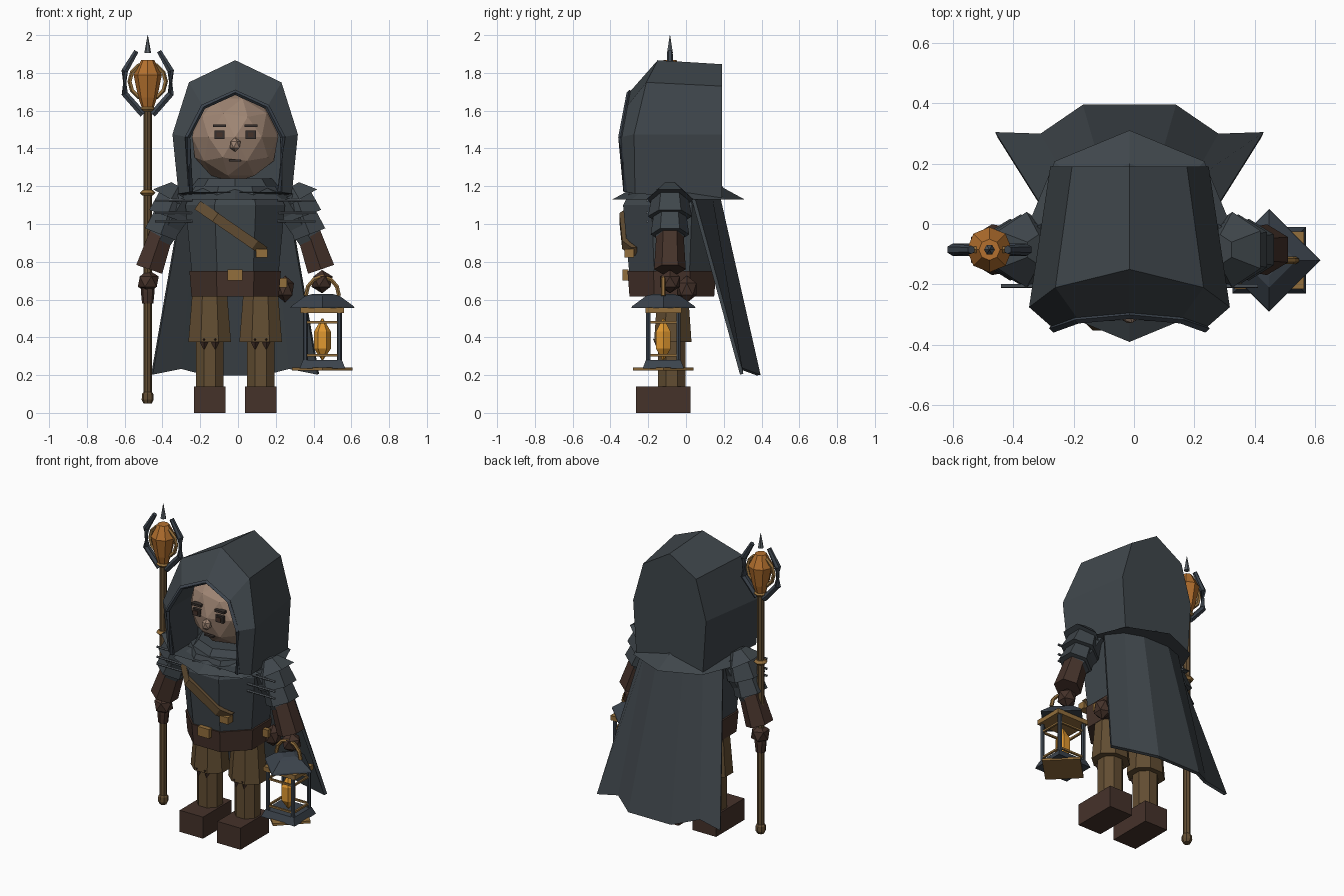
import bpy, bmesh, math
from mathutils import Vector

cube = bpy.data.objects.get("Cube")
if cube:
    bpy.data.objects.remove(cube, do_unlink=True)

C = -0.015   # body centre line
AY = -0.085  # depth of arms and staff


def material(name, r, g, b):
    m = bpy.data.materials.new(name)
    lin = [((c / 255 + 0.055) / 1.055) ** 2.4 for c in (r, g, b)] + [1]
    m.diffuse_color = lin
    m.use_nodes = True
    m.node_tree.nodes["Principled BSDF"].inputs["Base Color"].default_value = lin
    return m


cloth = material("slate cloth", 63, 70, 75)
metal = material("dark metal", 60, 68, 77)
silver = material("grey steel", 92, 99, 105)
skin = material("skin", 160, 134, 116)
brown = material("brown trousers", 98, 77, 50)
leather = material("dark leather", 69, 50, 42)
gold = material("aged brass", 146, 110, 60)
amber = material("amber crystal", 180, 112, 46)
flame = material("flame", 224, 152, 48)
ink = material("dark features", 55, 48, 45)


def finish(name, bm, mat):
    bmesh.ops.recalc_face_normals(bm, faces=bm.faces)
    me = bpy.data.meshes.new(name)
    bm.to_mesh(me)
    bm.free()
    me.materials.append(mat)
    ob = bpy.data.objects.new(name, me)
    bpy.context.collection.objects.link(ob)
    return ob


def loft(name, rings, mat, closed=True):
    """Skin a list of equal rings; closed rings get end caps."""
    bm = bmesh.new()
    vs = [[bm.verts.new(p) for p in ring] for ring in rings]
    n = len(vs[0])
    for a, b in zip(vs, vs[1:]):
        for i in range(n if closed else n - 1):
            j = (i + 1) % n
            bm.faces.new((a[i], a[j], b[j], b[i]))
    if closed:
        bm.faces.new(vs[0])
        bm.faces.new(vs[-1])
    return finish(name, bm, mat)


def path(name, pts, radii, mat, n=6, turn=0.0, sy=1.0):
    """Sweep an n-sided section along a polyline."""
    pts = [Vector(p) for p in pts]
    if not isinstance(radii, (list, tuple)):
        radii = [radii] * len(pts)
    rings = []
    for i, p in enumerate(pts):
        d = pts[min(i + 1, len(pts) - 1)] - pts[max(i - 1, 0)]
        q = d.to_track_quat('Z', 'Y')
        ring = []
        for k in range(n):
            a = math.tau * (k + turn) / n
            v = q @ Vector((math.cos(a), math.sin(a), 0)) * radii[i]
            ring.append(p + Vector((v.x, v.y * sy, v.z)))
        rings.append(ring)
    return loft(name, rings, mat)


def stack(name, x, y, prof, mat, n=8, turn=0.0, sy=1.0):
    """Vertical lathe from (radius, height) pairs."""
    return path(name, [(x, y, z) for r, z in prof], [r for r, z in prof], mat, n, turn, sy)


def box(name, loc, size, mat):
    bm = bmesh.new()
    bmesh.ops.create_cube(bm, size=1)
    for v in bm.verts:
        v.co = Vector([v.co[i] * size[i] + loc[i] for i in range(3)])
    return finish(name, bm, mat)


def ball(name, loc, r, mat, sub=1, scale=(1, 1, 1)):
    bm = bmesh.new()
    bmesh.ops.create_icosphere(bm, subdivisions=sub, radius=r)
    for v in bm.verts:
        v.co = Vector([v.co[i] * scale[i] + loc[i] for i in range(3)])
    return finish(name, bm, mat)


# Torso, belt and collar
stack("torso", C, -0.075, [(0.245, 0.7), (0.285, 1.1), (0.23, 1.2)], cloth, 8, 0.5, 0.98)
stack("belt", C, -0.075, [(0.25, 0.615), (0.262, 0.75)], leather, 8, 0.5, 0.97)
box("belt_buckle", (C, -0.32, 0.73), (0.08, 0.03, 0.06), gold)
stack("collar", C, -0.04, [(0.35, 1.13), (0.24, 1.19), (0.2, 1.24)], cloth, 8, 0, 1.0)
ball("belt_pouch", (0.25, 0.005, 0.655), 0.065, leather, 1, (0.8, 0.9, 1.1))
box("pouch_clasp", (0.235, -0.05, 0.69), (0.05, 0.03, 0.05), gold)

# Chest strap wrapped over the facets
w = Vector((0.58, 0, 0.81)) * 0.027
strap = []
for p in ((-0.2, -0.245, 1.1), (-0.105, -0.337, 1.035), (0.105, -0.322, 0.89), (0.155, -0.275, 0.855)):
    p, d = Vector(p) + Vector((C, 0, 0)), Vector((0, 0.016, 0))
    strap.append([p - w - d, p + w - d, p + w + d, p - w + d])
loft("chest_strap", strap, brown)
box("strap_buckle", (0.125, -0.3, 0.845), (0.06, 0.05, 0.045), gold)

# Head and face
ball("head", (C, -0.06, 1.46), 0.24, skin, 2)
ball("nose", (C, -0.3, 1.42), 0.032, skin, 1, (1, 1, 1.2))
for s in (-1, 1):
    x = C + s * 0.083
    box("eye_rim", (x, -0.281, 1.472), (0.054, 0.02, 0.044), ink)
    box("eye", (x, -0.293, 1.472), (0.03, 0.008, 0.024), leather)
    box("eyebrow", (x, -0.277, 1.52), (0.068, 0.03, 0.015), ink)
box("mouth", (C, -0.272, 1.337), (0.064, 0.02, 0.01), ink)


# Hood: arched rings from the back, over the front edge and into the opening
def arch(apex, *side):
    left = [(C - x, y, z) for x, y, z in reversed(side)]
    return left + [(C, *apex)] + [(C + x, y, z) for x, y, z in side]


back = arch((0.19, 1.846), (0.19, 0.19, 1.73), (0.262, 0.19, 1.475), (0.24, 0.19, 1.14))
brow = arch((-0.15, 1.867), (0.245, -0.21, 1.75), (0.332, -0.275, 1.475), (0.3, -0.27, 1.16))
rim = arch((-0.3, 1.697), (0.17, -0.315, 1.62), (0.252, -0.345, 1.46), (0.235, -0.32, 1.17))
inner = [(x, -0.05, z) for x, y, z in rim]
loft("hood", [back, brow, rim, inner], cloth)
path("hood_trim", rim, 0.014, metal, 4)

# Cape
half_top = [(0.09, 0.17, 1.15), (0.2, 0.13, 1.15), (0.28, 0.04, 1.13)]
half_low = [(0.152, 0.385, 0.2), (0.29, 0.29, 0.235), (0.44, 0.295, 0.205)]
rows = []
for half in (half_top, half_low):
    rows.append([(C - x, y, z) for x, y, z in reversed(half)] + [(C + x, y, z) for x, y, z in half])
cape = loft("cape", rows, cloth, closed=False)
sol = cape.modifiers.new("thickness", 'SOLIDIFY')
sol.thickness = 0.02
sol.offset = 0

# Legs and arms
for s, side in ((-1, "right"), (1, "left")):
    x = C + s * 0.135
    box(side + "_boot", (x, -0.12, 0.07), (0.168, 0.29, 0.14), leather)
    stack(side + "_shin", x, -0.075, [(0.078, 0.13), (0.078, 0.4)], brown, 8, 0.5)
    stack(side + "_trouser", x, -0.07, [(0.122, 0.375), (0.1, 0.63)], brown, 8, 0.5, 0.88)
    for dx in (-0.03, 0.03):
        path(side + "_knee_point", [(x + dx, -0.145, 0.39), (x + dx, -0.15, 0.335)],
             [0.03, 0.002], leather, 4)

    def arm(name, x0, z0, r0, x1, z1, r1, mat):
        path(side + name, [(C + s * x0, AY, z0), (C + s * x1, AY, z1)], [r0, r1], mat, 6)

    arm("_upper_arm", 0.27, 1.14, 0.1, 0.41, 0.9, 0.072, cloth)
    arm("_shoulder_cap", 0.3, 1.2, 0.05, 0.34, 1.13, 0.125, cloth)
    arm("_shoulder_plate", 0.32, 1.15, 0.095, 0.36, 1.04, 0.117, cloth)
    arm("_elbow_plate", 0.35, 1.06, 0.085, 0.395, 0.945, 0.102, cloth)
    arm("_forearm", 0.39, 0.95, 0.072, 0.455, 0.76, 0.084, leather)
    ball(side + "_hand", (C + s * 0.46, AY, 0.695), 0.062, leather, 1)
    for z in (1.125, 1.06, 1.015):
        path(side + "_shoulder_rod", [(C + s * 0.225, -0.205, z), (C + s * 0.425, -0.205, z)],
             0.007, silver, 6)

# Staff
SX = -0.478
stack("staff_shaft", SX, AY, [(0.022, 0.07), (0.022, 1.62)], brown, 8)
stack("staff_foot", SX, AY, [(0.022, 0.05), (0.032, 0.07), (0.03, 0.1), (0.022, 0.11)], brown, 8)
stack("staff_grip", SX, AY, [(0.03, 0.58), (0.036, 0.64), (0.036, 0.66)], leather, 8)
for z, r in ((1.165, 0.042), (1.61, 0.042)):
    stack("staff_band", SX, AY, [(0.028, z - 0.014), (r, z), (0.028, z + 0.014)], gold, 8)
stack("staff_crystal", SX, AY, [(0.033, 1.62), (0.05, 1.67), (0.075, 1.79), (0.035, 1.867)], amber, 8)
bpy.ops.mesh.primitive_torus_add(major_segments=12, minor_segments=5, major_radius=0.095,
                                 minor_radius=0.012, location=(SX, AY, 1.755),
                                 rotation=(math.pi / 2, 0, 0))
bpy.context.object.name = "crystal_ring"
bpy.context.object.data.materials.append(gold)
for s in (-1, 1):
    prong = [(0.025, 1.58), (0.122, 1.69), (0.122, 1.81), (0.06, 1.915)]
    path("staff_prong", [(SX + s * x, AY, z) for x, z in prong], [0.02, 0.02, 0.02, 0.014], metal, 6)
stack("staff_spike", SX, AY, [(0.018, 1.905), (0.012, 1.94), (0.001, 2.0)], silver, 6)

# Lantern
LX, LY = 0.447, -0.12
stack("lantern_roof", LX, LY, [(0.17, 0.555), (0.165, 0.565), (0.09, 0.62), (0.05, 0.63)], metal, 4)
box("lantern_top_plate", (LX, LY, 0.543), (0.23, 0.19, 0.03), gold)
stack("lantern_base", LX, LY, [(0.172, 0.235), (0.145, 0.28)], metal, 4, 0.5, 0.9)
stack("lantern_underside", LX, LY, [(0.16, 0.225), (0.16, 0.24)], gold, 4, 0)
stack("lantern_flame", LX, LY, [(0.004, 0.28), (0.045, 0.34), (0.045, 0.43), (0.004, 0.5)], flame, 6)
for s in (-1, 1):
    for t in (-1, 1):
        stack("lantern_post", LX + s * 0.09, LY + t * 0.08, [(0.013, 0.26), (0.013, 0.55)], metal, 6)
    for z in (0.305, 0.48):
        box("lantern_bar", (LX, LY + s * 0.08, z), (0.18, 0.012, 0.012), gold)
        box("lantern_side_bar", (LX + s * 0.09, LY, z), (0.012, 0.16, 0.012), gold)
arc = [math.pi * k / 6 for k in range(7)]
path("lantern_handle", [(LX + 0.088 * math.cos(a), LY, 0.62 + 0.1 * math.sin(a)) for a in arc],
     0.012, gold, 6)
